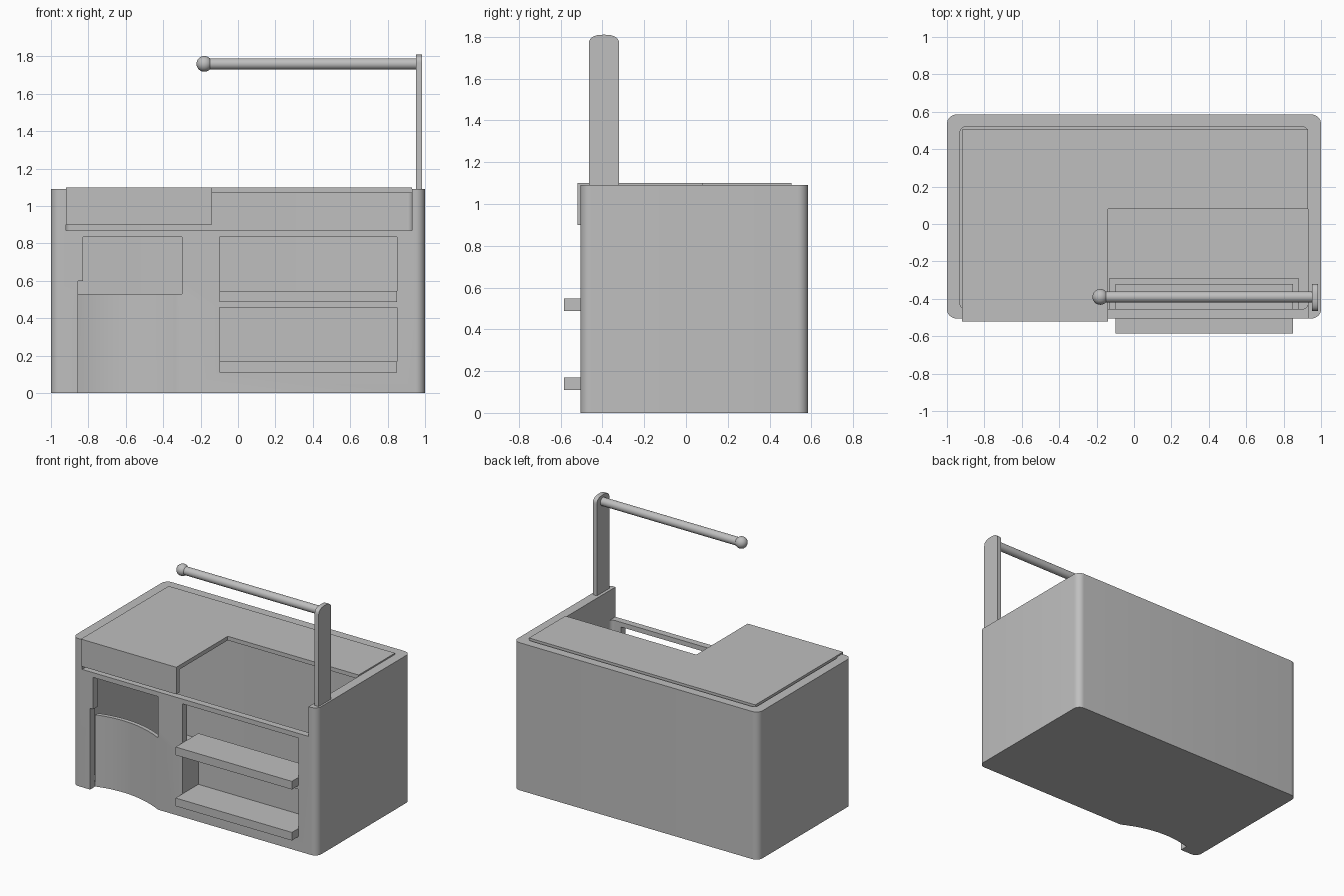
import bpy, bmesh, math
from mathutils import Vector, Matrix

cube = bpy.data.objects.get("Cube")
if cube:
    bpy.data.objects.remove(cube, do_unlink=True)

grey = bpy.data.materials.new("plain_grey")
grey.use_nodes = True
grey.diffuse_color = (0.52, 0.52, 0.52, 1)
grey.node_tree.nodes["Principled BSDF"].inputs["Base Color"].default_value = (0.52, 0.52, 0.52, 1)


def finish(name, bm):
    bmesh.ops.recalc_face_normals(bm, faces=bm.faces)
    mesh = bpy.data.meshes.new(name)
    bm.to_mesh(mesh)
    bm.free()
    mesh.materials.append(grey)
    obj = bpy.data.objects.new(name, mesh)
    bpy.context.collection.objects.link(obj)
    return obj


def prism(name, outline, low, high, axis="z"):
    """Extrude a 2D outline along z (outline in x, y) or x (outline in y, z)."""
    bm = bmesh.new()
    place = (lambda a, b: (a, b, low)) if axis == "z" else (lambda a, b: (low, a, b))
    face = bm.faces.new([bm.verts.new(place(a, b)) for a, b in outline])
    top = bmesh.ops.extrude_face_region(bm, geom=[face])["geom"]
    shift = Vector((0, 0, high - low)) if axis == "z" else Vector((high - low, 0, 0))
    bmesh.ops.translate(bm, vec=shift, verts=[v for v in top if isinstance(v, bmesh.types.BMVert)])
    return finish(name, bm)


def rounded(x0, x1, y0, y1, r, steps=8):
    points = []
    corners = [(x1 - r, y1 - r), (x0 + r, y1 - r), (x0 + r, y0 + r), (x1 - r, y0 + r)]
    for i, (cx, cy) in enumerate(corners):
        for s in range(steps + 1):
            a = math.pi / 2 * (i + s / steps)
            points.append((cx + r * math.cos(a), cy + r * math.sin(a)))
    return points


def box(name, x0, x1, y0, y1, z0, z1):
    return prism(name, [(x0, y0), (x1, y0), (x1, y1), (x0, y1)], z0, z1)


def combine(target, tool, operation):
    mod = target.modifiers.new("combine", "BOOLEAN")
    mod.operation = operation
    mod.solver = "EXACT"
    mod.object = tool
    bpy.context.view_layer.objects.active = target
    bpy.ops.object.modifier_apply(modifier=mod.name)
    bpy.data.objects.remove(tool, do_unlink=True)


def smooth(obj):
    bpy.ops.object.select_all(action="DESELECT")
    obj.select_set(True)
    bpy.context.view_layer.objects.active = obj
    bpy.ops.object.shade_smooth_by_angle(angle=math.radians(30))


# Hollow counter body with rounded vertical edges
body = prism("counter_body", rounded(-1, 1, -0.505, 0.585, 0.05), 0, 1.09)
combine(body, prism("cavity", rounded(-0.93, 0.93, -0.455, 0.52, 0.03), 0.03, 1.3), "DIFFERENCE")

# Concave front panel
left, right, count = -0.855, -0.30, 16
xs = [left + (right - left) * i / count for i in range(count + 1)]
arc = [(x, -0.505 + 0.09 * (1 - ((x + 0.65) / 0.35) ** 2)) for x in xs]
backing = [(x, y + 0.03) for x, y in arc]
combine(body, prism("panel_backing", backing + [(right, -0.495), (left, -0.495)], 0.01, 0.53), "UNION")
combine(body, prism("panel_cutter", arc + [(right, -0.7), (left, -0.7)], -0.1, 0.60), "DIFFERENCE")

# Lower shelf pocket
combine(body, box("pocket_shell", -0.13, 0.88, -0.48, -0.29, 0.02, 0.475), "UNION")
combine(body, box("pocket_cutter", -0.10, 0.85, -0.7, -0.32, 0.11, 0.457), "DIFFERENCE")

# Front openings and the notch under the worktop
for x0, x1, z0, z1 in [(-0.83, -0.30, 0.53, 0.835), (-0.10, 0.85, 0.487, 0.835), (-0.92, 0.93, 0.87, 1.3)]:
    combine(body, box("opening", x0, x1, -0.7, -0.36, z0, z1), "DIFFERENCE")
smooth(body)

# L-shaped worktop with a front apron
slab = [(-0.92, -0.52), (-0.14, -0.52), (-0.14, 0.08), (0.93, 0.08), (0.93, 0.505), (-0.92, 0.505)]
prism("worktop", slab, 1.07, 1.10)
box("worktop_apron", -0.92, -0.14, -0.52, -0.48, 0.90, 1.07)

# Shelves
for name, z in (("lower_shelf", 0.11), ("upper_shelf", 0.487)):
    box(name, -0.10, 0.85, -0.585, -0.32, z, z + 0.06)

# Upright post with an arched top
post_outline = [(-0.465, 1.0), (-0.32, 1.0)]
for i in range(17):
    a = math.pi * i / 16
    c, s = math.cos(a), math.sin(a)
    post_outline.append((-0.3925 + 0.0725 * math.copysign(abs(c) ** 0.8, c), 1.765 + 0.045 * s ** 0.8 if s > 0 else 1.765))
smooth(prism("post", post_outline, 0.952, 0.985, axis="x"))

# Horizontal rail and its end knob
bm = bmesh.new()
bmesh.ops.create_cone(bm, cap_ends=True, segments=32, radius1=0.03, radius2=0.03, depth=1.14,
                      matrix=Matrix.Translation((0.39, -0.39, 1.76)) @ Matrix.Rotation(math.pi / 2, 4, "Y"))
smooth(finish("rail", bm))
bm = bmesh.new()
bmesh.ops.create_uvsphere(bm, u_segments=32, v_segments=16, radius=0.042,
                          matrix=Matrix.Translation((-0.18, -0.39, 1.76)))
smooth(finish("rail_knob", bm))
